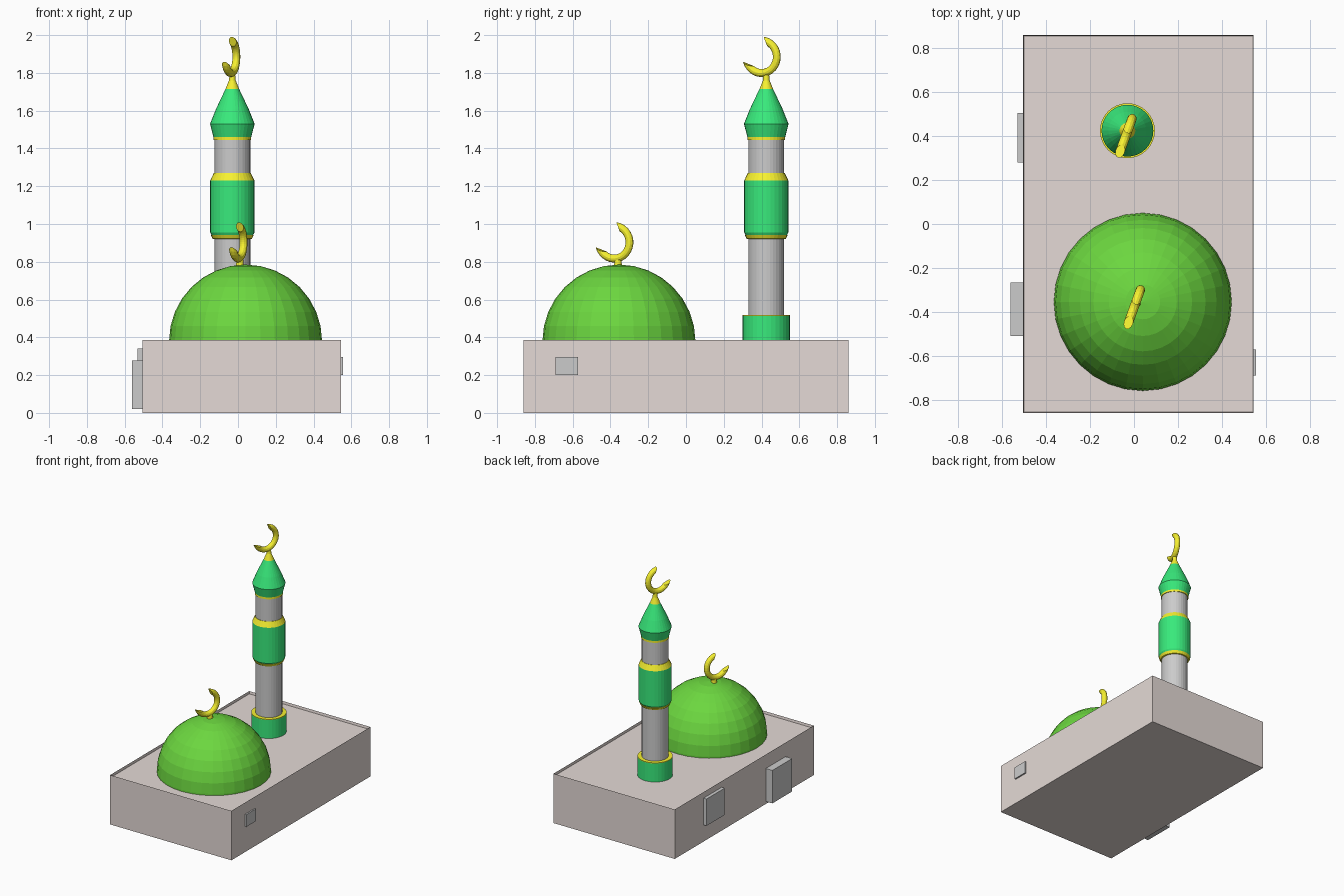
import bpy, bmesh
from math import sin, cos, pi, radians
from mathutils import Vector

if "Cube" in bpy.data.objects:
    bpy.data.objects.remove(bpy.data.objects["Cube"])


def material(name, rgb):
    m = bpy.data.materials.new(name)
    m.diffuse_color = (*rgb, 1)
    m.use_nodes = True
    m.node_tree.nodes["Principled BSDF"].inputs["Base Color"].default_value = m.diffuse_color
    return m


STONE = material("stone", (0.78, 0.70, 0.67))
DOME_GREEN = material("dome_green", (0.15, 0.68, 0.05))
GREEN = material("tower_green", (0.04, 0.82, 0.20))
GOLD = material("gold", (0.93, 0.88, 0.03))


def finish(name, bm, mat=None):
    bmesh.ops.recalc_face_normals(bm, faces=bm.faces)
    me = bpy.data.meshes.new(name)
    bm.to_mesh(me)
    bm.free()
    ob = bpy.data.objects.new(name, me)
    bpy.context.collection.objects.link(ob)
    if mat:
        me.materials.append(mat)
    return ob


def box_mesh(lo, hi):
    bm = bmesh.new()
    bmesh.ops.create_cube(bm, size=1)
    lo, hi = Vector(lo), Vector(hi)
    for v in bm.verts:
        v.co = Vector((lo[i] + (v.co[i] + 0.5) * (hi[i] - lo[i]) for i in range(3)))
    return bm


def skin(bm, rings):
    """Join successive closed rings of verts and cap both ends."""
    n = len(rings[0])
    for a, b in zip(rings, rings[1:]):
        for i in range(n):
            j = (i + 1) % n
            bm.faces.new((a[i], a[j], b[j], b[i]))
    bm.faces.new(rings[0])
    bm.faces.new(rings[-1])


def lathe(name, centre, profile, mat=None, sides=32):
    """Turn a (radius, height) profile about a vertical axis."""
    bm = bmesh.new()
    x, y = centre
    skin(bm, [[bm.verts.new((x + r * cos(2 * pi * i / sides),
                             y + r * sin(2 * pi * i / sides), z))
               for i in range(sides)] for r, z in profile])
    return finish(name, bm, mat)


def crescent(name, centre, radius=0.086, tube=0.021, turn=20, steps=20, sides=12):
    """Round tube bent into a crescent, with slanted pointed ends."""
    bm = bmesh.new()
    along = Vector((sin(radians(turn)), cos(radians(turn)), 0))
    side = Vector((along.y, -along.x, 0))
    up = Vector((0, 0, 1))
    rings = []
    for s in range(steps + 1):
        t = s / steps
        ring = []
        for k in range(sides):
            q = 2 * pi * k / sides
            out = cos(q)
            # the outer edge reaches further round than the inner edge
            a0, a1 = -149 - 17 * out, 70 + 12 * out
            a = radians(a0 + (a1 - a0) * t)
            r = radius + tube * out
            ring.append(bm.verts.new(Vector(centre) + along * (r * cos(a))
                                     + up * (r * sin(a)) + side * (tube * sin(q))))
        rings.append(ring)
    skin(bm, rings)
    return finish(name, bm, GOLD)


# Hall with a thin rim around a slightly sunken roof
bm = box_mesh((-0.505, -0.86, 0), (0.545, 0.86, 0.387))
bm.normal_update()
top = [f for f in bm.faces if f.normal.z > 0.9]
bmesh.ops.inset_region(bm, faces=top, thickness=0.004)
for v in top[0].verts:
    v.co.z -= 0.02
finish("hall", bm, STONE)

# Door and windows
for name, lo, hi in (
        ("door", (-0.562, -0.51, 0.02), (-0.49, -0.266, 0.278)),
        ("side_window", (-0.531, 0.28, 0.13), (-0.49, 0.505, 0.34)),
        ("small_window", (0.53, -0.69, 0.20), (0.556, -0.572, 0.296))):
    finish(name, box_mesh(lo, hi))

# Faceted dome
DOME = (0.04, -0.355)
profile = [(0.405, 0.36)] + [(0.405 * cos(i * pi / 16), 0.38 + 0.405 * sin(i * pi / 16))
                             for i in range(8)] + [(0.001, 0.785)]
lathe("dome", DOME, profile, DOME_GREEN)
lathe("dome_stem", (0.01, -0.36), [(0.022, 0.77), (0.018, 0.81)], GOLD, 16)
crescent("dome_crescent", (0.0, -0.38, 0.903))

# Minaret, stacked from the roof upwards
TOWER = (-0.03, 0.425)
for name, mat, profile in (
        ("tower_foot", GREEN, [(0.125, 0.36), (0.125, 0.512)]),
        ("foot_trim", GOLD, [(0.125, 0.512), (0.125, 0.517)]),
        ("lower_shaft", None, [(0.095, 0.51), (0.095, 0.93)]),
        ("balcony_lower_trim", GOLD, [(0.098, 0.92), (0.104, 0.922), (0.114, 0.942)]),
        ("balcony", GREEN, [(0.108, 0.938), (0.117, 0.955), (0.117, 1.23)]),
        ("balcony_upper_trim", GOLD, [(0.117, 1.23), (0.098, 1.27)]),
        ("upper_shaft", None, [(0.095, 1.26), (0.095, 1.45)]),
        ("cap_trim", GOLD, [(0.1, 1.445), (0.1, 1.46)]),
        ("cap", GREEN, [(0.1, 1.46), (0.118, 1.53), (0.086, 1.61), (0.036, 1.715)]),
        ("cap_tip", GOLD, [(0.036, 1.715), (0.018, 1.76), (0.014, 1.8)])):
    lathe(name, TOWER, profile, mat)
crescent("tower_crescent", (-0.038, 0.4, 1.885))
